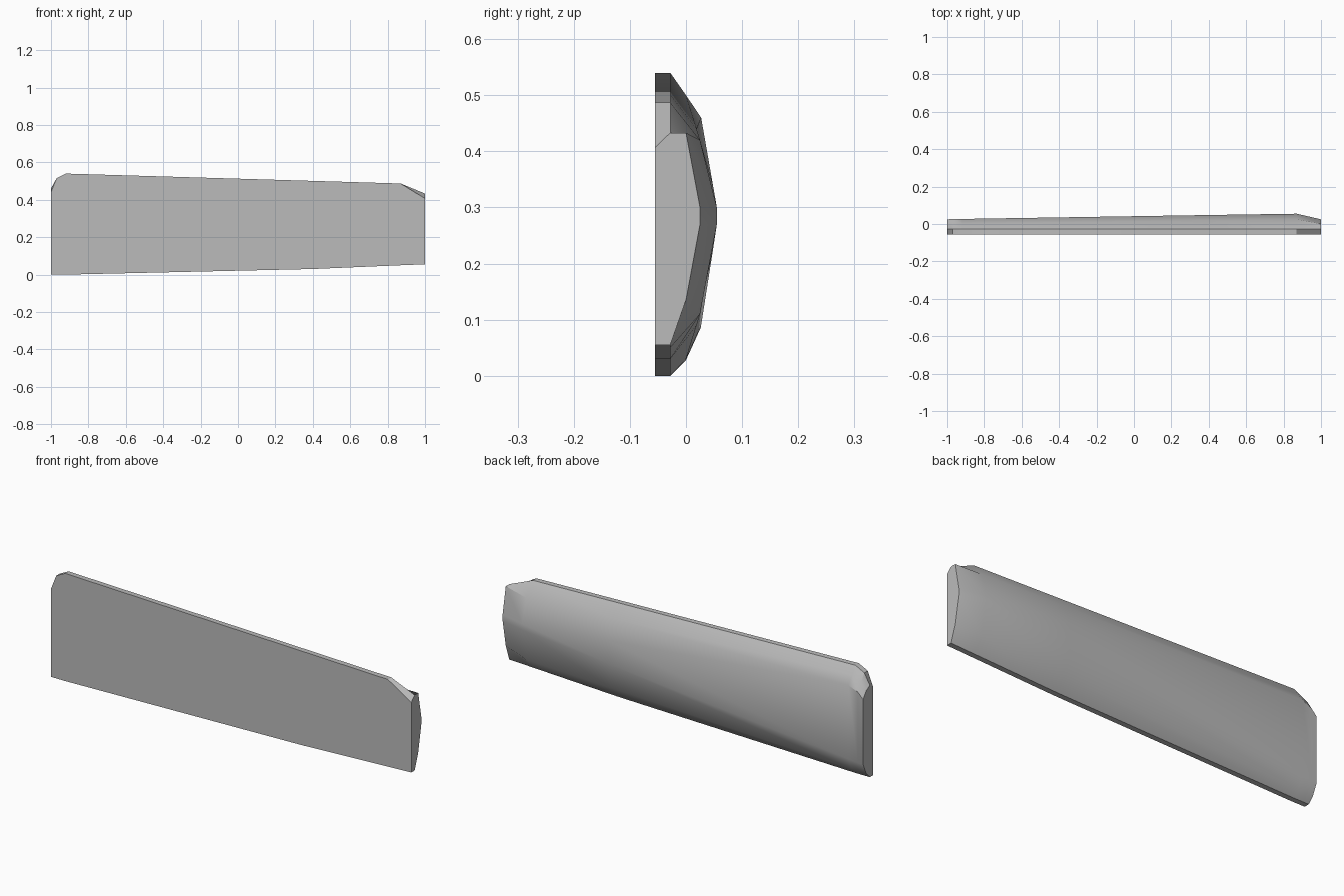
import bpy, bmesh, math

cube = bpy.data.objects.get("Cube")
if cube:
    bpy.data.objects.remove(cube, do_unlink=True)

grey = bpy.data.materials.new("light grey")
grey.use_nodes = True
colour = (0.5, 0.5, 0.5, 1)
grey.diffuse_color = colour
grey.node_tree.nodes["Principled BSDF"].inputs["Base Color"].default_value = colour

FRONT, EDGE = -0.055, -0.028


def section(x, bottom, low, ridge_low, ridge_high, high, top, front_top, mid_y, ridge_y):
    """Cross-section ring: flat front, thin rim, curved back."""
    return [(x, FRONT, bottom), (x, EDGE, bottom), (x, mid_y, low),
            (x, ridge_y, ridge_low), (x, ridge_y, ridge_high),
            (x, mid_y, high), (x, EDGE, top), (x, FRONT, front_top)]


# Tapered panel, lofted from end to end
sections = [
    section(-1.00, 0.0, 0.028, 0.083, 0.41, 0.445, 0.46, 0.44, 0.0, 0.025),
    section(-0.97, 0.0, 0.028, 0.085, 0.44, 0.48, 0.515, 0.515, 0.0, 0.026),
    section(-0.92, 0.0, 0.03, 0.09, 0.46, 0.50, 0.54, 0.54, 0.0, 0.027),
    section(0.40, 0.03, 0.09, 0.224, 0.34, 0.44, 0.501, 0.501, 0.019, 0.048),
    section(0.87, 0.05, 0.11, 0.27, 0.30, 0.42, 0.487, 0.487, 0.025, 0.055),
    section(1.00, 0.055, 0.135, 0.27, 0.30, 0.433, 0.433, 0.407, 0.0, 0.025),
]

bm = bmesh.new()
rings = [[bm.verts.new(p) for p in s] for s in sections]
for a, b in zip(rings, rings[1:]):
    for i in range(len(a)):
        j = (i + 1) % len(a)
        bm.faces.new((a[i], a[j], b[j], b[i]))
bm.faces.new(rings[0])
bm.faces.new(rings[-1])
bmesh.ops.recalc_face_normals(bm, faces=bm.faces)

mesh = bpy.data.meshes.new("panel")
bm.to_mesh(mesh)
bm.free()
mesh.materials.append(grey)
panel = bpy.data.objects.new("panel", mesh)
bpy.context.collection.objects.link(panel)
bpy.context.view_layer.objects.active = panel
panel.select_set(True)
bpy.ops.object.shade_smooth_by_angle(angle=math.radians(32))
